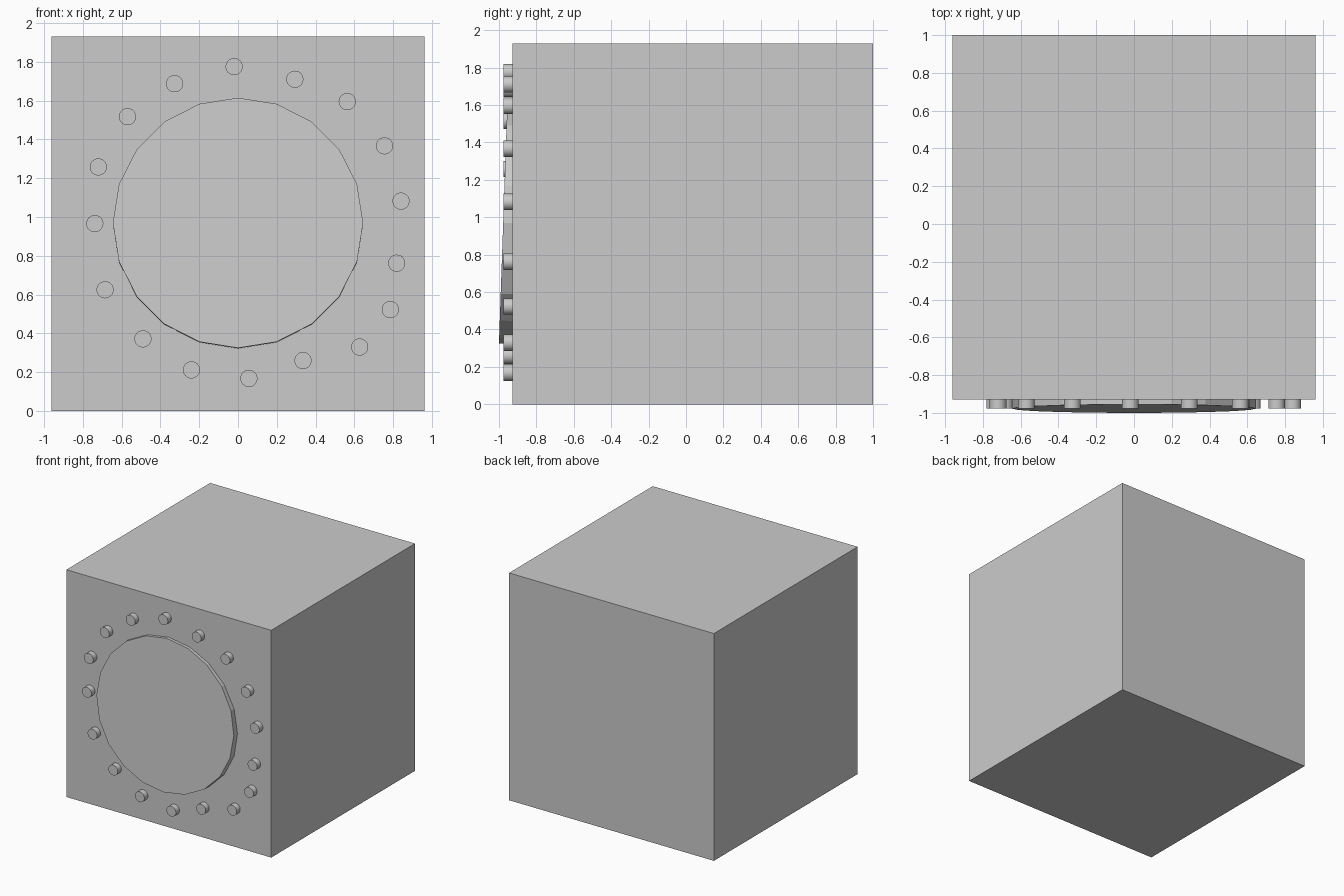
import bpy, math
from mathutils import Vector, Matrix

if "Cube" in bpy.data.objects:
    bpy.data.objects.remove(bpy.data.objects["Cube"])


def cylinder(name, radius, depth, face_centre, sides, tilt=0.0):
    """Cylinder whose outer cap centre is face_centre, facing -y and tipped up by tilt."""
    axis = Vector((0, -math.cos(tilt), math.sin(tilt)))
    bpy.ops.mesh.primitive_cylinder_add(
        vertices=sides, radius=radius, depth=depth,
        location=Vector(face_centre) - axis * depth / 2,
        rotation=(math.pi / 2 - tilt, 0, 0))
    ob = bpy.context.object
    ob.name = name
    return ob


# Main block
bpy.ops.mesh.primitive_cube_add(size=1)
block = bpy.context.object
block.name = "block"
block.data.transform(Matrix.Translation((0, 0.036, 0.965))
                     @ Matrix.Diagonal((1.924, 1.928, 1.93, 1)))

# Slightly tilted round face plate, sunk into the block
cylinder("round_plate", 0.645, 0.15, (0, -0.9775, 0.97), 20, 0.035)

# Hand-placed ring of studs (x, z)
studs = [(-0.02, 1.775), (0.293, 1.71), (0.563, 1.595), (0.755, 1.367),
         (0.84, 1.082), (0.818, 0.762), (0.785, 0.523), (0.627, 0.33),
         (0.335, 0.26), (0.056, 0.168), (-0.24, 0.212), (-0.49, 0.372),
         (-0.685, 0.625), (-0.738, 0.966), (-0.72, 1.258), (-0.57, 1.517),
         (-0.327, 1.687)]
for i, (x, z) in enumerate(studs):
    cylinder(f"stud_{i + 1}", 0.044, 0.09, (x, -0.976, z), 32)
    bpy.ops.object.shade_smooth_by_angle(angle=math.radians(30))
